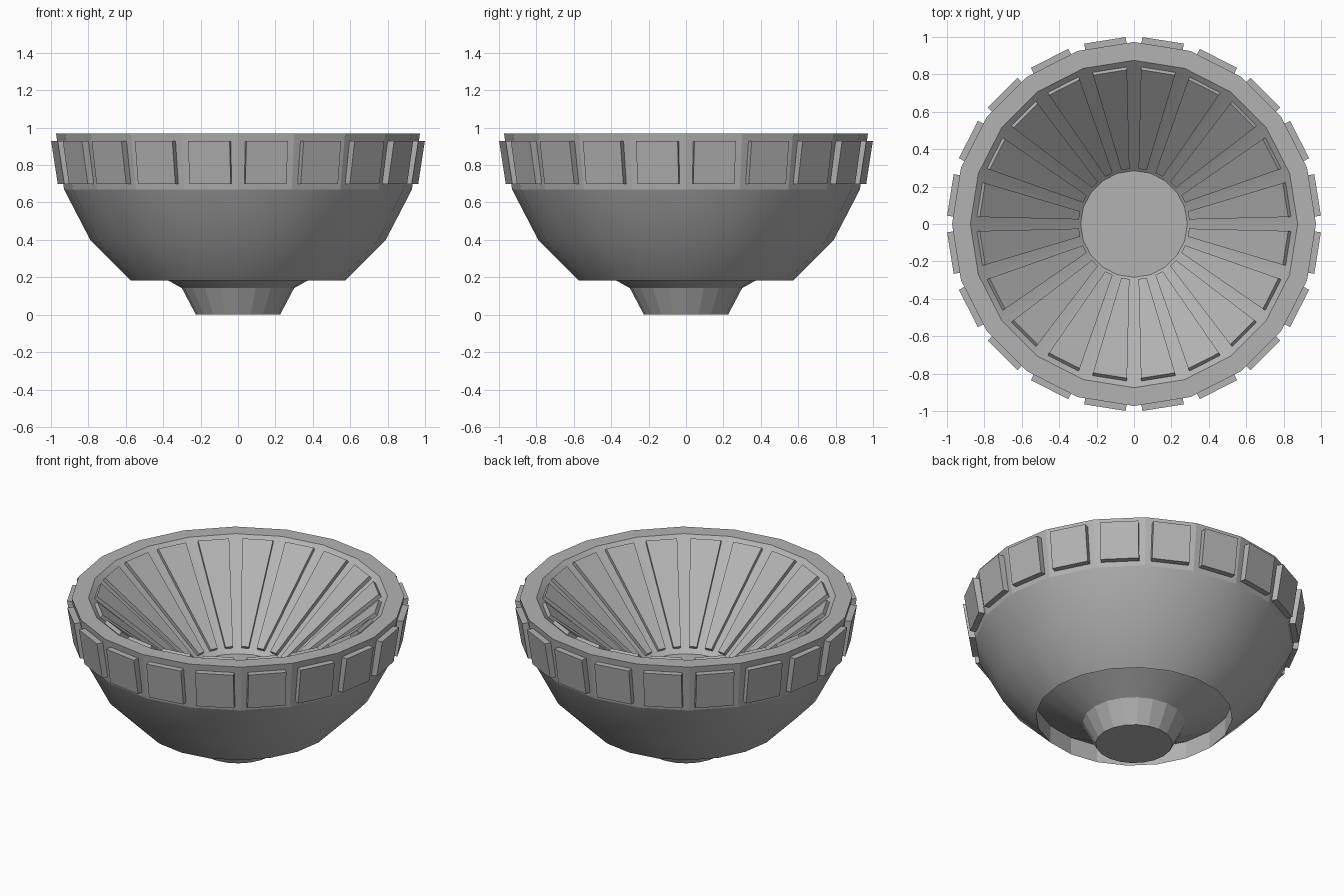
import bpy, bmesh, math

if "Cube" in bpy.data.objects:
    bpy.data.objects.remove(bpy.data.objects["Cube"])

N = 20
STEP = 2 * math.pi / N

# Dark grey for every part
GREY = bpy.data.materials.new("dark_grey")
GREY.diffuse_color = (0.45, 0.45, 0.45, 1)
GREY.use_nodes = True
GREY.node_tree.nodes["Principled BSDF"].inputs["Base Color"].default_value = GREY.diffuse_color


def finish(name, bm, smooth):
    bmesh.ops.remove_doubles(bm, verts=bm.verts, dist=1e-5)
    me = bpy.data.meshes.new(name)
    bm.to_mesh(me)
    bm.free()
    me.materials.append(GREY)
    ob = bpy.data.objects.new(name, me)
    bpy.context.collection.objects.link(ob)
    if smooth:
        bpy.context.view_layer.objects.active = ob
        ob.select_set(True)
        bpy.ops.object.shade_smooth_by_angle(angle=math.radians(25))
        ob.select_set(False)
    return ob


def lathe(name, profile, smooth=True):
    """Revolve (radius, z) points, ordered so that faces look outward."""
    bm = bmesh.new()
    rings = []
    for r, z in profile:
        if r == 0:
            rings.append([bm.verts.new((0, 0, z))] * N)
        else:
            rings.append([bm.verts.new((r * math.cos(i * STEP), r * math.sin(i * STEP), z))
                          for i in range(N)])
    for a, b in zip(rings, rings[1:]):
        for i in range(N):
            j = (i + 1) % N
            quad = list(dict.fromkeys((a[i], a[j], b[j], b[i])))
            bm.faces.new(quad)
    return finish(name, bm, smooth)


def radial_blocks(name, low, high):
    """Repeat a block between two quads of (radius, side, z) in every sector."""
    bm = bmesh.new()
    for k in range(N):
        a = (k + 0.5) * STEP
        c, s = math.cos(a), math.sin(a)
        lo, hi = [[bm.verts.new((r * c - t * s, r * s + t * c, z)) for r, t, z in q]
                  for q in (low, high)]
        bm.faces.new(lo[::-1])
        bm.faces.new(hi)
        for i in range(4):
            j = (i + 1) % 4
            bm.faces.new((lo[i], lo[j], hi[j], hi[i]))
    bmesh.ops.recalc_face_normals(bm, faces=bm.faces)
    return finish(name, bm, False)


# Bowl shell, rim and foot
lathe("bowl_skin", [(0.575, 0.184), (0.79, 0.40), (0.93, 0.67)])
lathe("rim_band", [(0.93, 0.67), (0.973, 0.97), (0.875, 0.97)], smooth=False)
lathe("bowl_interior", [(0.875, 0.97), (0.285, 0.47), (0, 0.47)])
lathe("bowl_underside", [(0.30, 0.142), (0.575, 0.296)])
lathe("recess_wall", [(0.575, 0.296), (0.575, 0.184)], smooth=False)
lathe("foot", [(0, 0), (0.225, 0), (0.30, 0.142)], smooth=False)

# Raised square panels around the rim
w = 0.112
radial_blocks("rim_panels",
              [(0.91, -w, 0.70), (0.91, w, 0.70), (0.94, w, 0.93), (0.94, -w, 0.93)],
              [(0.958, -w, 0.70), (0.958, w, 0.70), (0.994, w, 0.93), (0.994, -w, 0.93)])


# Raised tapering strips inside the bowl
def strip_quad(lift):
    pts = []
    for r, t in ((0.31, -0.022), (0.31, 0.022), (0.835, 0.092), (0.835, -0.092)):
        z = 0.47 + (r - 0.281) * 0.858
        pts.append((r - 0.651 * lift, t, z + 0.759 * lift))
    return pts


radial_blocks("inner_strips", strip_quad(-0.004), strip_quad(0.023))
